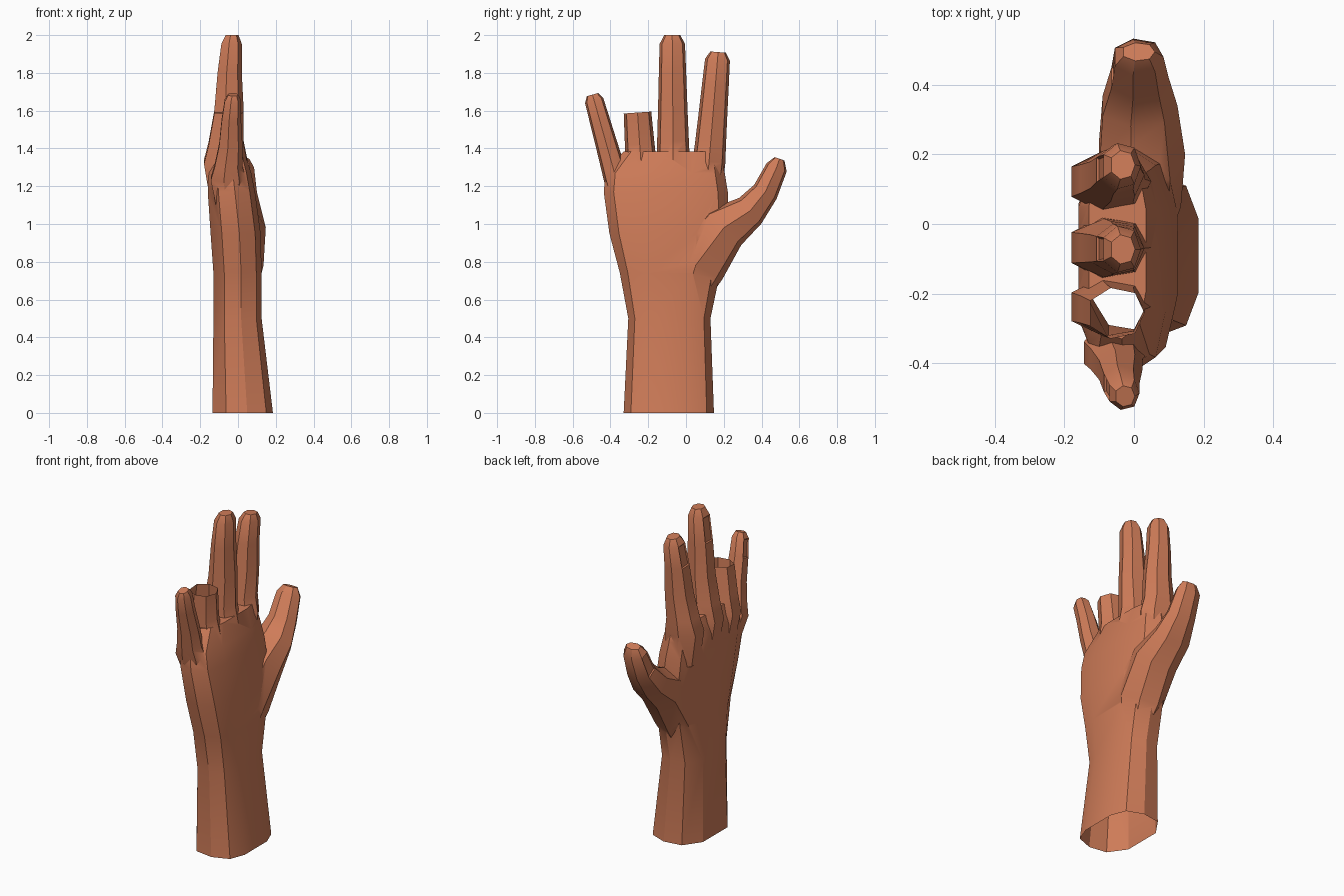
import bpy, bmesh, math
from mathutils import Vector

cube = bpy.data.objects.get("Cube")
if cube:
    bpy.data.objects.remove(cube, do_unlink=True)

skin = bpy.data.materials.new("skin")
skin.use_nodes = True
skin.diffuse_color = (.62, .2, .098, 1)
skin.node_tree.nodes["Principled BSDF"].inputs["Base Color"].default_value = skin.diffuse_color

# Half sections as (depth, width): the palm side is +1, the back of the hand is -1
WRIST_SECTION = [(1, .45), (.78, .84), (.15, 1), (-.55, .93), (-1, .5)]
FINGER_SECTION = [(1, 0), (.65, .8), (-.25, 1), (-1, .5)]

# Shared finger shape: (position from knuckle to tip, width factor, back x, palm x)
FINGER_SHAPE = [(-.35, .95, -.14, .04), (0, 1.05, -.18, .05), (.15, 1, -.155, .03),
                (.4, .93, -.125, .03), (.7, .86, -.108, .02), (.93, .8, -.088, .02),
                (1, .5, -.065, .003)]


def loft(name, section, rings, upright=False, nail=False):
    """Skin a closed tube along rings of (y, z, width, back x, palm x)."""
    outline = section + [(d, -w) for d, w in reversed(section) if w]
    centres = [Vector(((x0 + x1) / 2, y, z)) for y, z, width, x0, x1 in rings]
    bm = bmesh.new()
    loops = []
    for i, (y, z, width, x0, x1) in enumerate(rings):
        # Each ring lies square to the path in the plane of the hand
        run = centres[min(i + 1, len(rings) - 1)] - centres[max(i - 1, 0)]
        side = Vector((0, 1, 0)) if upright else Vector((0, run.z, -run.y)).normalized()
        out = Vector(((x1 - x0) / 2, 0, 0))
        loops.append([bm.verts.new(centres[i] + side * (w * width / 2) + out * d)
                      for d, w in outline])
    count = len(outline)
    for low, high in zip(loops, loops[1:]):
        for i in range(count):
            j = (i + 1) % count
            face = bm.faces.new((low[i], low[j], high[j], high[i]))
            # The nail sits on the back, just below the rounded tip
            if i == len(section) - 1 and high is loops[-2]:
                nail_face = face
    bm.faces.new(loops[0])
    bm.faces.new(loops[-1])
    bmesh.ops.recalc_face_normals(bm, faces=bm.faces)
    if nail:
        bmesh.ops.inset_region(bm, faces=[nail_face], thickness=.008, depth=-.006)
    mesh = bpy.data.meshes.new(name)
    bm.to_mesh(mesh)
    bm.free()
    mesh.materials.append(skin)
    obj = bpy.data.objects.new(name, mesh)
    bpy.context.collection.objects.link(obj)
    return obj


def finger(name, knuckle, tip, width, depth=1, cut=False):
    """Place the shared finger shape between a knuckle and a tip, both (y, z)."""
    shape = FINGER_SHAPE[:4] if cut else FINGER_SHAPE
    rings = []
    for t, factor, x0, x1 in shape:
        y, z = Vector(knuckle).lerp(Vector(tip), t) if t >= 0 else \
            Vector(knuckle) + (Vector(tip) - Vector(knuckle)) * t
        rings.append((y, z, width * factor, x0 * depth, x1 * depth))
    return loft(name, FINGER_SECTION, rings, nail=not cut)


# Forearm and palm
palm_rings = [
    (-.091, 0, .478, -.135, .185),
    (-.088, .5, .435, -.13, .125),
    (-.085, .74, .53, -.13, .125),
    (-.088, .95, .635, -.145, .12),
    (-.107, 1.17, .657, -.16, .09),
    (-.11, 1.27, .63, -.16, .07),
    (-.075, 1.385, .51, -.13, .035)]
hand = loft("hand", WRIST_SECTION, palm_rings, upright=True)

# Thumb, growing out of the heel of the palm
thumb_rings = [
    (0, .6, .2, -.06, .09),
    (.05, .78, .32, -.1, .135),
    (.2, .98, .26, -.1, .147),
    (.34, 1.07, .18, -.09, .125),
    (.42, 1.17, .14, -.065, .1),
    (.48, 1.3, .115, -.055, .085),
    (.495, 1.345, .055, -.03, .06)]
thumb = loft("thumb", FINGER_SECTION, thumb_rings, nail=True)

# Fingers; the ring finger is a stump
index = finger("index_finger", (.122, 1.33), (.17, 1.91), .165)
middle = finger("middle_finger", (-.068, 1.34), (-.073, 2), .168)
stump = finger("ring_finger_stump", (-.238, 1.32), (-.285, 1.995), .157, cut=True)
little = finger("little_finger", (-.37, 1.24), (-.495, 1.685), .125, depth=.8)
parts = [thumb, index, middle, stump, little]

# Merge everything into one skin
for part in parts:
    mod = hand.modifiers.new(part.name, "BOOLEAN")
    mod.operation = "UNION"
    mod.solver = "EXACT"
    mod.object = part
graph = bpy.context.evaluated_depsgraph_get()
merged = bpy.data.meshes.new_from_object(hand.evaluated_get(graph))
hand.modifiers.clear()
hand.data = merged
for part in parts:
    bpy.data.objects.remove(part, do_unlink=True)

# Open the wrist and the stump, leaving a hollow shell
bm = bmesh.new()
bm.from_mesh(merged)
open_ends = []
for face in bm.faces:
    centre = face.calc_center_median()
    on_stump = abs(centre.z - 1.59) < .01 and -.34 < centre.y < -.17
    if abs(face.normal.z) > .98 and (centre.z < .01 or on_stump):
        open_ends.append(face)
bmesh.ops.delete(bm, geom=open_ends, context="FACES")
bm.to_mesh(merged)
bm.free()

bpy.ops.object.select_all(action="DESELECT")
hand.select_set(True)
bpy.context.view_layer.objects.active = hand
bpy.ops.object.shade_smooth_by_angle(angle=math.radians(30))
